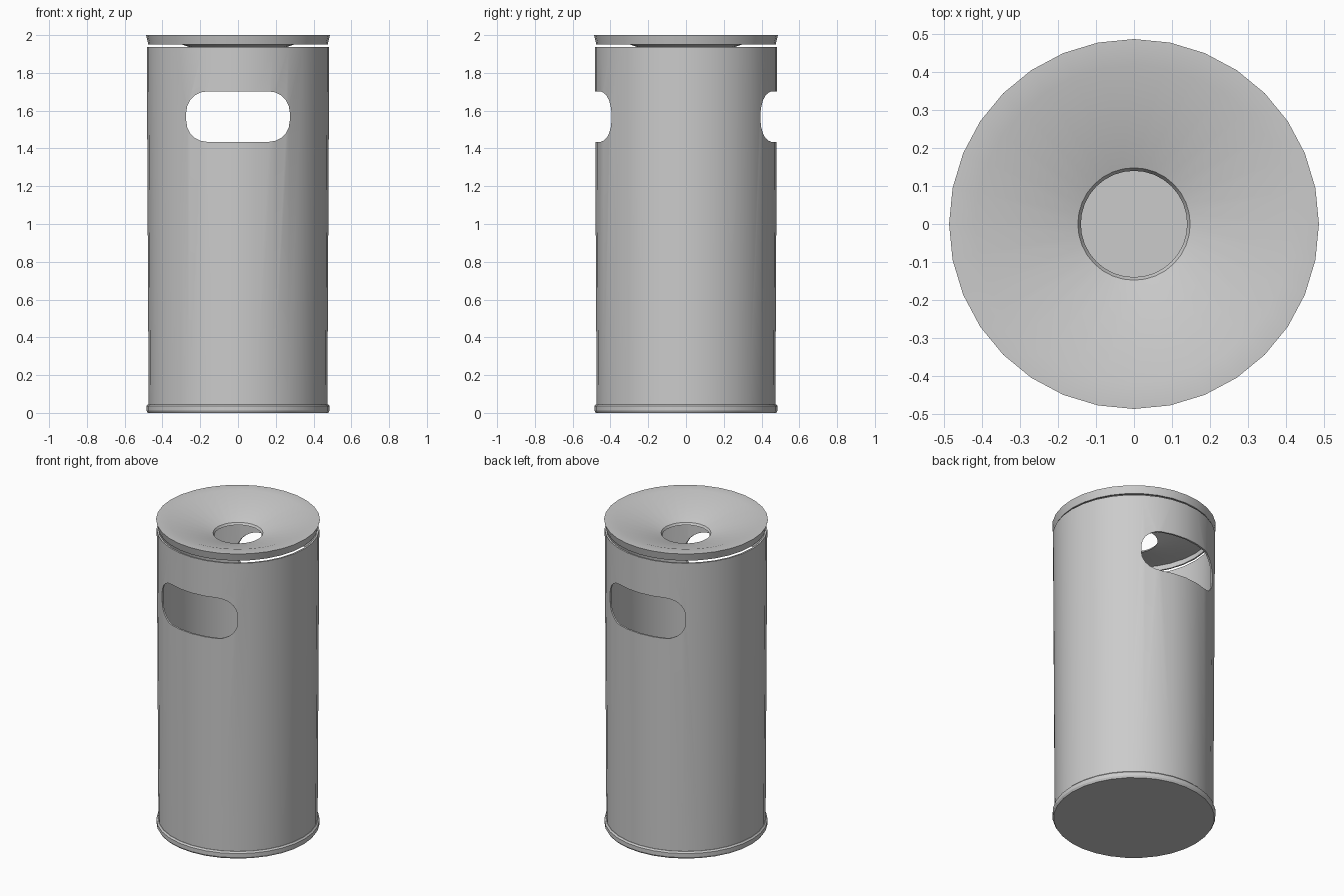
import bpy, bmesh
from math import pi, sin, cos, radians

if "Cube" in bpy.data.objects:
    bpy.data.objects.remove(bpy.data.objects["Cube"])

SEGMENTS = 32


def finish(name, bm):
    bmesh.ops.recalc_face_normals(bm, faces=bm.faces)
    mesh = bpy.data.meshes.new(name)
    bm.to_mesh(mesh)
    bm.free()
    obj = bpy.data.objects.new(name, mesh)
    bpy.context.collection.objects.link(obj)
    return obj


def smooth(obj):
    bpy.ops.object.select_all(action='DESELECT')
    obj.select_set(True)
    bpy.context.view_layer.objects.active = obj
    bpy.ops.object.shade_smooth_by_angle(angle=radians(30))


def lathe(name, profile, closed=True):
    """Spin an (r, z) profile round z; an open profile gets capped ends."""
    bm = bmesh.new()
    rings = [[bm.verts.new((r * cos(2 * pi * i / SEGMENTS),
                            r * sin(2 * pi * i / SEGMENTS), z))
              for i in range(SEGMENTS)] for r, z in profile]
    pairs = list(zip(rings, rings[1:]))
    if closed:
        pairs.append((rings[-1], rings[0]))
    for a, b in pairs:
        for i in range(SEGMENTS):
            j = (i + 1) % SEGMENTS
            bm.faces.new((a[i], a[j], b[j], b[i]))
    if not closed:
        bm.faces.new(rings[0])
        bm.faces.new(rings[-1])
    return finish(name, bm)


def slot_cutter(name, half_w, z0, z1, radius, steps=5):
    """Rounded rectangle in xz, extruded right through along y."""
    bm = bmesh.new()
    corners = [(half_w - radius, z1 - radius), (radius - half_w, z1 - radius),
               (radius - half_w, z0 + radius), (half_w - radius, z0 + radius)]
    verts = []
    for k, (cx, cz) in enumerate(corners):
        for s in range(steps + 1):
            a = pi / 2 * (k + s / steps)
            verts.append(bm.verts.new((cx + radius * cos(a), -1, cz + radius * sin(a))))
    face = bm.faces.new(verts)
    ext = bmesh.ops.extrude_face_region(bm, geom=[face])
    moved = [v for v in ext['geom'] if isinstance(v, bmesh.types.BMVert)]
    bmesh.ops.translate(bm, verts=moved, vec=(0, 2, 0))
    return finish(name, bm)


# Thin cylindrical wall, widening slightly upwards
body = lathe("bin_body", [(0.473, 0.02), (0.483, 1.937), (0.472, 1.937), (0.462, 0.02)])

# Litter openings through front and back
cutter = slot_cutter("opening_cutter", 0.274, 1.435, 1.702, 0.11)
cutter.hide_render = True
cut = body.modifiers.new("openings", 'BOOLEAN')
cut.operation = 'DIFFERENCE'
cut.solver = 'EXACT'
cut.object = cutter
bpy.context.view_layer.objects.active = body
bpy.ops.object.modifier_apply(modifier=cut.name)
bpy.data.objects.remove(cutter)
smooth(body)

# Base plate with a slightly projecting rim
base = lathe("base_plate", [(0.478, 0.0), (0.485, 0.012), (0.485, 0.036), (0.476, 0.045),
                            (0.462, 0.045), (0.46, 0.02)], closed=False)
smooth(base)

# Dished ashtray lid with centre hole, floating just above the wall
lid = lathe("ashtray_lid", [(0.475, 1.951), (0.487, 2.0), (0.418, 2.0), (0.148, 1.912),
                            (0.14, 1.898), (0.152, 1.903), (0.42, 1.99), (0.475, 1.99),
                            (0.466, 1.951)])
smooth(lid)
